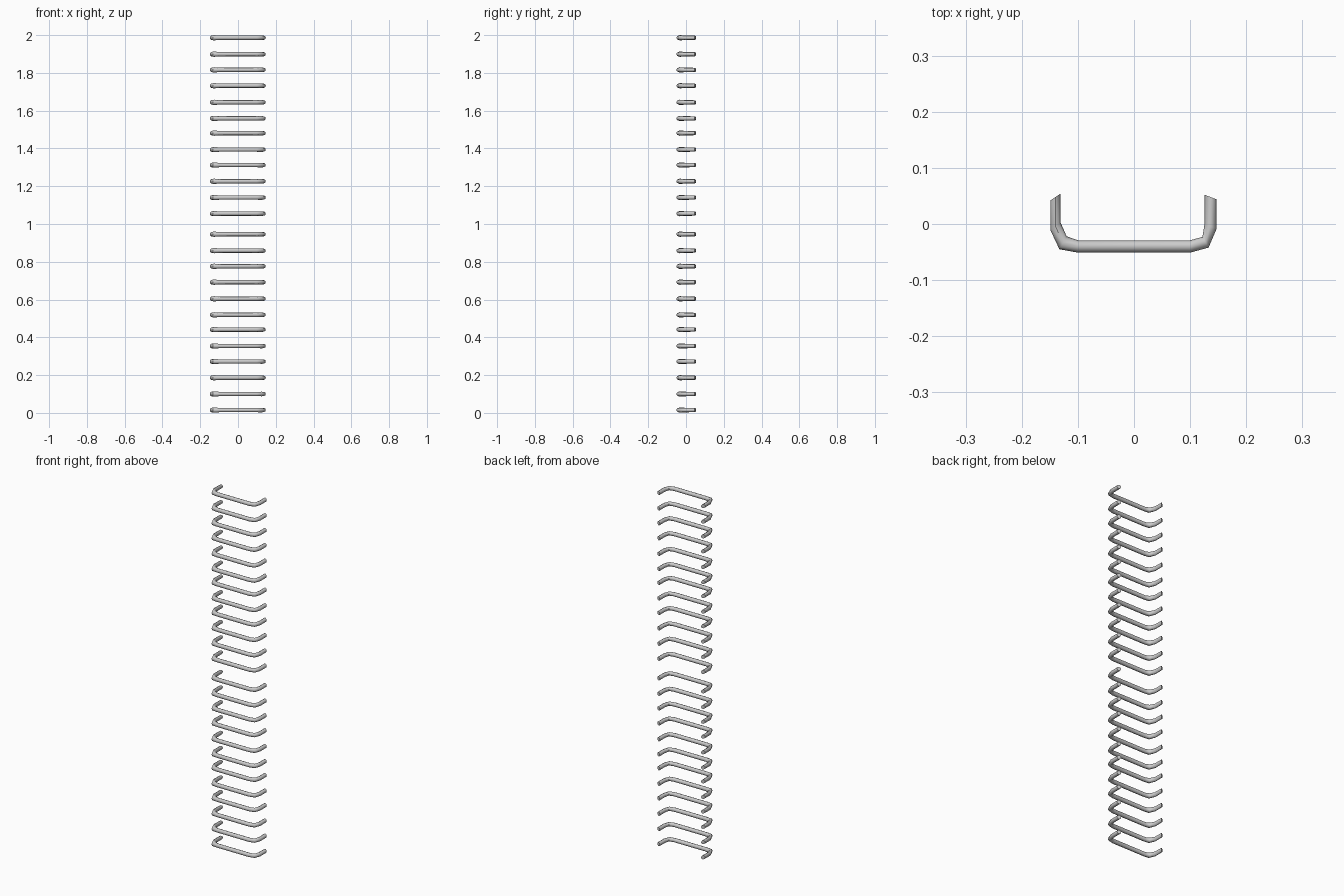
import bpy, bmesh, math

if "Cube" in bpy.data.objects:
    bpy.data.objects.remove(bpy.data.objects["Cube"])

# Rung cross-sections along the path: outer xy, inner xy, half height
RINGS = [
    ((-0.149, 0.042), (-0.131, 0.054), 0.011),
    ((-0.149, -0.011), (-0.131, 0.003), 0.012),
    ((-0.133, -0.045), (-0.120, -0.022), 0.014),
    ((-0.100, -0.051), (-0.100, -0.029), 0.0115),
    ((0.100, -0.051), (0.100, -0.029), 0.0115),
    ((0.133, -0.042), (0.122, -0.023), 0.012),
    ((0.147, -0.009), (0.126, 0.002), 0.011),
    ((0.147, 0.044), (0.126, 0.052), 0.011),
]
SIDES = 8


def rung_mesh():
    bm = bmesh.new()
    loops = []
    for (ox, oy), (ix, iy), h in RINGS:
        loop = []
        for i in range(SIDES):
            a = 2 * math.pi * i / SIDES
            t = 0.5 + 0.5 * math.cos(a)
            loop.append(bm.verts.new((ix + (ox - ix) * t, iy + (oy - iy) * t, h * math.sin(a))))
        loops.append(loop)
    for a, b in zip(loops, loops[1:]):
        for i in range(SIDES):
            j = (i + 1) % SIDES
            bm.faces.new((a[i], a[j], b[j], b[i]))
    bm.faces.new(loops[0])
    bm.faces.new(loops[-1])
    bmesh.ops.recalc_face_normals(bm, faces=bm.faces)
    me = bpy.data.meshes.new("rung")
    bm.to_mesh(me)
    bm.free()
    me.shade_smooth()
    return me


# Two ladder sections of twelve slightly uneven rungs
mesh = rung_mesh()
DROPS = [0, .087, .170, .254, .342, .427, .505, .592, .674, .760, .846, .931]
rungs = []
for section, top in (("upper", 1.986), ("lower", 0.946)):
    for n, drop in enumerate(DROPS):
        ob = bpy.data.objects.new(f"{section}_rung_{n + 1}", mesh)
        ob.location.z = max(top - drop, 0.014)
        bpy.context.collection.objects.link(ob)
        rungs.append(ob)

# Keep the cut ends sharp
bpy.context.view_layer.objects.active = rungs[0]
rungs[0].select_set(True)
bpy.ops.object.shade_smooth_by_angle(angle=math.radians(50))
